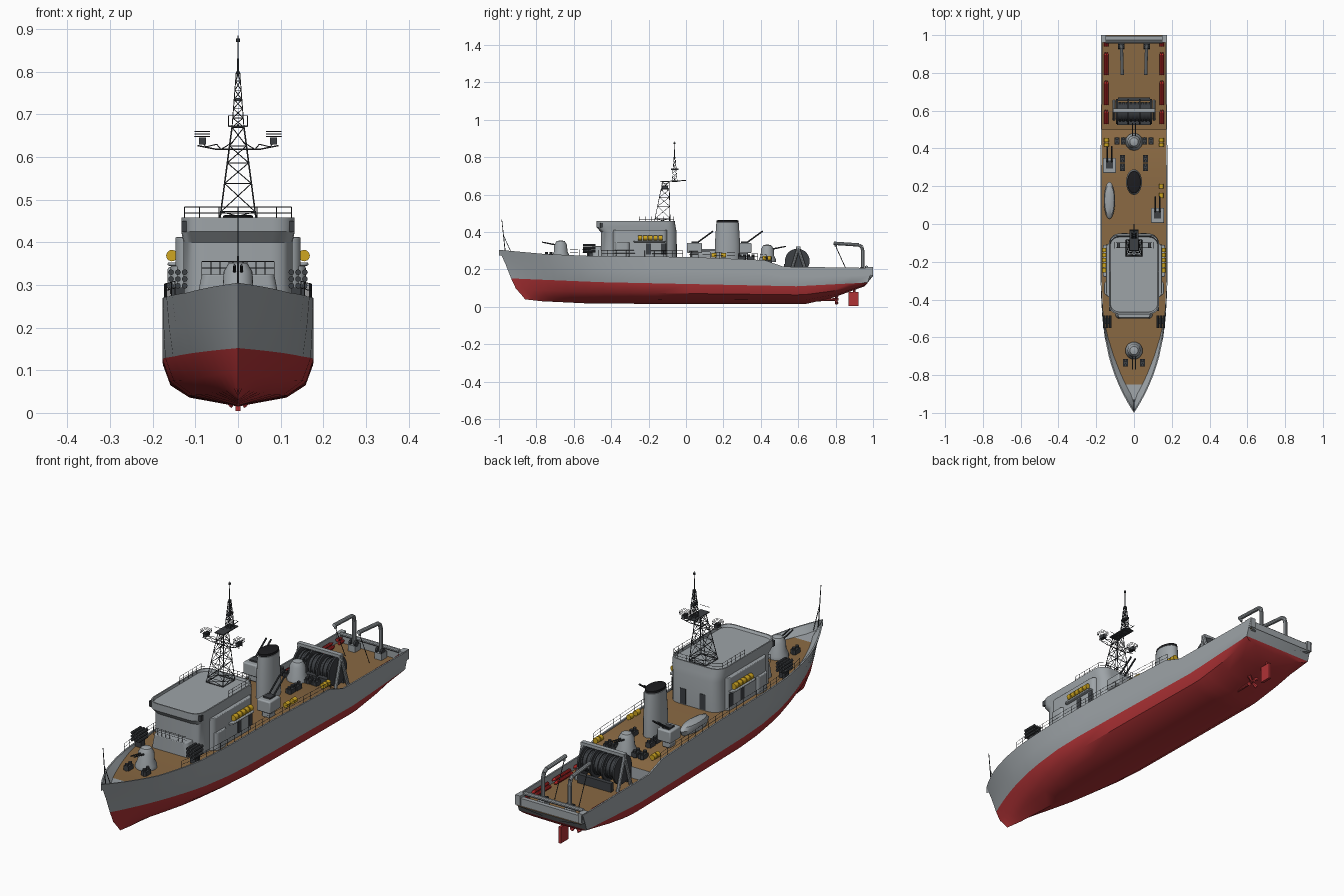
import bpy, bmesh, math
from mathutils import Vector, Matrix

if "Cube" in bpy.data.objects:
    bpy.data.objects.remove(bpy.data.objects["Cube"])


def mat(name, *c):
    m = bpy.data.materials.new(name)
    m.diffuse_color = (*c, 1)
    m.use_nodes = True
    m.node_tree.nodes["Principled BSDF"].inputs["Base Color"].default_value = m.diffuse_color
    return m


GREY = mat("hull grey", .34, .37, .39)
RED = mat("antifouling red", .43, .032, .036)
WOOD = mat("deck brown", .25, .14, .055)
DARK = mat("dark metal", .045, .05, .056)
YELLOW = mat("raft yellow", .62, .38, .015)
BRIGHT = mat("float red", .5, .02, .02)
BLACK = mat("funnel black", .012, .012, .014)


def finish(bm, name, *mats, bevel=0, mirror=False):
    bmesh.ops.recalc_face_normals(bm, faces=bm.faces)
    me = bpy.data.meshes.new(name)
    bm.to_mesh(me)
    bm.free()
    ob = bpy.data.objects.new(name, me)
    bpy.context.collection.objects.link(ob)
    for m in mats:
        me.materials.append(m)
    for o in bpy.context.selected_objects:
        o.select_set(False)
    bpy.context.view_layer.objects.active = ob
    ob.select_set(True)
    bpy.ops.object.shade_smooth_by_angle(angle=math.radians(35))
    if bevel:
        b = ob.modifiers.new("bevel", 'BEVEL')
        b.width, b.segments, b.limit_method = bevel, 3, 'ANGLE'
    if mirror:
        ob.modifiers.new("mirror", 'MIRROR')
    return ob


def bar(bm, a, b, r, n=6, r2=None):
    a, b = Vector(a), Vector(b)
    d = b - a
    M = Matrix.Translation((a + b) / 2) @ d.to_track_quat('Z', 'Y').to_matrix().to_4x4()
    bmesh.ops.create_cone(bm, cap_ends=True, segments=n, radius1=r,
                          radius2=r if r2 is None else r2, depth=d.length, matrix=M)


def path(bm, pts, r, n=6):
    for a, b in zip(pts, pts[1:]):
        bar(bm, a, b, r, n)


def box(bm, c, s):
    bmesh.ops.create_cube(bm, size=1, matrix=Matrix.Translation(c) @ Matrix.Diagonal((*s, 1)))


def rings(bm, loops):
    vs = [[bm.verts.new(p) for p in l] for l in loops]
    n = len(vs[0])
    for a, b in zip(vs, vs[1:]):
        for i in range(n):
            bm.faces.new((a[i], a[(i + 1) % n], b[(i + 1) % n], b[i]))
    bm.faces.new(vs[0])
    bm.faces.new(vs[-1])


def lathe(bm, c, prof, n=20, sx=1, sy=1):
    rings(bm, [[(c[0] + r * sx * math.cos(i * math.tau / n), c[1] + r * sy * math.sin(i * math.tau / n),
                 c[2] + z) for i in range(n)] for r, z in prof])


def rounded(hx, y0, y1, r, z):
    pts = []
    for k, (x, y) in enumerate([(hx - r, y1 - r), (r - hx, y1 - r), (r - hx, y0 + r), (hx - r, y0 + r)]):
        for i in range(6):
            a = math.pi / 2 * (k + i / 5)
            pts.append((x + r * math.cos(a), y + r * math.sin(a), z))
    return pts


def lerp(pts, y):
    for (a, u), (b, v) in zip(pts, pts[1:]):
        if y <= b:
            return u + (v - u) * max(0, y - a) / (b - a)
    return pts[-1][1]


# Hull lines
def sheer(y): return lerp([(-1, .305), (-.75, .282), (-.5, .272), (0, .267), (.42, .25), (.52, .215), (1, .208)], y)
def water(y): return lerp([(-1, .152), (-.5, .132), (0, .122), (.6, .11), (1, .13)], y)
def keel(y): return lerp([(-1, .04), (-.9, .03), (-.6, .017), (.65, .015), (.8, .045), (1, .11)], y)
def deck(y): return .165 if y > .5 else sheer(y) - lerp([(-1, .03), (-.6, .015), (-.4, .006)], y)
def half(y, full=.177, p=3): return full * (1 - (1 - min(1, (y + 1) / .8)) ** p) * lerp([(.2, 1), (1, .98)], y)


FULL = [0, .115, .16, .177, .177, .177]
POW = [1, 1.5, 1.7, 2, 2.5, 3]
STEM = [-.86, -.88, -.91, -.935, -.965, -1]
END = [.955, .96, .965, .972, .985, 1]
bm = bmesh.new()
ys = [-1, -.98, -.95, -.9, -.85, -.8, -.75, -.7, -.6, -.5, -.35, -.2, 0, .2, .42, .46, .499, .501,
      .52, .6, .65, .7, .75, .8, .9, 1]
cols = []
for y in ys:
    zk, zw, zs = keel(y), water(y), sheer(y)
    zz = [zk, zk + (zw - zk) * .22, zk + (zw - zk) * .52, zw, (zw + zs) / 2, zs]
    col = [(half(y, FULL[j], POW[j]), STEM[j] + (y + 1) / 2 * (END[j] - STEM[j]), zz[j]) for j in range(6)]
    w = max(0, half(y) - .007)
    inset = lerp([(-1, .04), (-.75, .025), (-.5, 0)], y)
    col += [(w, y, zs), (max(0, w - inset), y, deck(y)), (0, y, deck(y))]
    cols.append([bm.verts.new(p) for p in col])
for i, (a, b) in enumerate(zip(cols, cols[1:])):
    for j in range(8):
        f = bm.faces.new((a[j], b[j], b[j + 1], a[j + 1]))
        brown = j == 7 and ys[i] >= -.86 and ys[i] != .499
        f.material_index = 1 if j < 3 else 2 if brown else 0
e = cols[-1]
c = bm.verts.new((0, END[3], water(1)))
bm.faces.new(e[:4] + [c]).material_index = 1
bm.faces.new(e[3:] + [c])
bmesh.ops.mirror(bm, geom=bm.verts[:] + bm.edges[:] + bm.faces[:], axis='X', merge_dist=.0001)
bmesh.ops.remove_doubles(bm, verts=bm.verts, dist=.0001)
finish(bm, "hull", GREY, RED, WOOD)

# Rudder, shaft and propeller
bm = bmesh.new()
box(bm, (0, .895, .042), (.012, .055, .075))
bar(bm, (0, .9, .07), (0, .9, .12), .006)
bar(bm, (0, .66, .035), (0, .815, .04), .007, 10)
for k in range(4):
    a = k * math.pi / 2 + .78
    bar(bm, (0, .8, .04), (.03 * math.cos(a), .806, .04 + .03 * math.sin(a)), .004, 6, .01)
finish(bm, "rudder_and_propeller", RED)

# Superstructure: main house, side wings and front step
bm = bmesh.new()
rings(bm, [rounded(.128, -.455, -.05, .05, .25), rounded(.128, -.455, -.05, .05, .40),
           rounded(.133, -.478, -.055, .05, .425), rounded(.133, -.478, -.06, .05, .458),
           rounded(.127, -.472, -.066, .045, .458), rounded(.125, -.465, -.07, .045, .447)])
finish(bm, "bridge_house", GREY)
bm = bmesh.new()
rings(bm, [rounded(.147, -.39, -.1, .025, z) for z in (.25, .412)])
rings(bm, [rounded(.158, -.38, -.3, .02, z) for z in (.25, .345)])
rings(bm, [rounded(.165, -.28, -.11, .012, z) for z in (.345, .353)])
rings(bm, [rounded(.1, -.5, -.4, .02, .25), rounded(.085, -.5, -.4, .02, .325)])
finish(bm, "house_wings", GREY, bevel=.003)
bm = bmesh.new()
for y in (-.33, -.2, -.12):
    box(bm, (.1475, y, .31), (.003, .028, .06))
box(bm, (.05, -.0495, .3), (.03, .003, .07))
box(bm, (.127, -.452, .437), (.012, .018, .025))
finish(bm, "doors_and_lamps", DARK, mirror=True)

# Funnel
bm = bmesh.new()
lathe(bm, (0, .222, .25), [(1, 0), (1, .08), (.88, .2), (.78, .205)], 28, .042, .068)
finish(bm, "funnel", GREY)
bm = bmesh.new()
lathe(bm, (0, .222, .44), [(1, 0), (1, .022), (.85, .024)], 28, .0355, .058)
finish(bm, "funnel_cap", BLACK)

# Gun turrets fore and aft
bm, barrels = bmesh.new(), bmesh.new()
for y, s in ((-.67, -1), (.435, 1)):
    z = deck(y)
    lathe(bm, (0, y, z), [(.046, 0), (.046, .015), (.036, .035), (.034, .07), (.022, .09), (.006, .094)], 20)
    for x in (-.008, .008):
        bar(barrels, (x, y + s * .025, z + .07), (x, y + s * .1, z + .085), .004, 8, .003)
finish(bm, "gun_turrets", GREY)
finish(barrels, "gun_barrels", DARK)

# Angled launchers beside the funnel
bm, barrels = bmesh.new(), bmesh.new()
for x, y in ((.125, .045), (-.13, .31)):
    box(bm, (x, y, .315), (.07, .08, .055))
    box(bm, (x, y, .275), (.04, .045, .04))
    for dx in (-.012, .012):
        bar(barrels, (x + dx, y - .01, .325), (x + dx, y + .1, .405), .004, 8)
    box(barrels, (x, y + .005, .343), (.036, .04, .012))
finish(bm, "launcher_boxes", GREY, bevel=.006)
finish(barrels, "launcher_barrels", DARK)

# Ship's boat
bm = bmesh.new()
lathe(bm, (-.13, .125, .265), [(.9, 0), (1, .022), (.85, .036), (.4, .044)], 24, .03, .098)
finish(bm, "boat", GREY)

# Rocket launchers, bollards and deck fittings
bm = bmesh.new()
for x in (.13, .146, .162):
    for z in (.298, .314, .33):
        bar(bm, (x - .005, -.55, z), (x - .005, -.485, z), .0068, 8)
box(bm, (.14, -.515, .277), (.03, .03, .035))
for x, y in ((.045, -.735), (.06, .345), (.06, .3), (.055, .44), (.09, .44)):
    z = deck(y)
    for dy in (-.012, .012):
        bar(bm, (x, y + dy, z), (x, y + dy, z + .032), .008, 10)
    box(bm, (x, y, z + .012), (.026, .038, .02))
finish(bm, "deck_fittings", DARK, mirror=True)

# Cable reel with its frame
bm = bmesh.new()
bar(bm, (-.085, .595, .245), (.085, .595, .245), .047, 28)
for x in (-.09, -.03, .03, .09):
    bar(bm, (x - .004, .595, .245), (x + .004, .595, .245), .066, 28)
for i in range(9):
    bar(bm, (-.08 + i * .02, .595, .245), (-.07 + i * .02, .595, .245), .052, 24)
box(bm, (0, .54, .2), (.18, .03, .06))
box(bm, (0, .66, .185), (.17, .02, .04))
finish(bm, "cable_reel", DARK)
bm = bmesh.new()
box(bm, (0, .6, .317), (.22, .022, .014))
for x in (-.106, .106):
    bar(bm, (x, .6, .315), (x, .555, .165), .008, 8)
    bar(bm, (x, .6, .315), (x, .65, .165), .008, 8)
finish(bm, "reel_frame", GREY)

# Stern davits and roller
bm = bmesh.new()
path(bm, [(.068, .945, .16), (.068, .945, .3), (.067, .94, .32), (.066, .925, .331), (.062, .79, .34)], .009, 10)
bar(bm, (.062, .8, .345), (.062, .8, .322), .006)
box(bm, (.068, .945, .18), (.035, .04, .03))
bar(bm, (.0, .965, .212), (.15, .965, .212), .009, 10)
box(bm, (.16, .98, .19), (.025, .04, .045))
box(bm, (.08, .985, .18), (.16, .02, .04))
finish(bm, "stern_davits", GREY, mirror=True)
bm = bmesh.new()
bar(bm, (.062, .8, .325), (.062, .87, .17), .002, 4)
for x in (.05, .075):
    bar(bm, (x, .94, .2), (x + .01, .94, .2), .014, 10)
finish(bm, "davit_tackle", DARK, mirror=True)

# Red sweep floats along the stern bulwarks
bm = bmesh.new()
for a, b in ((.52, .605), (.62, .76), (.78, .91), (.93, .98)):
    for x, z in ((.152, .19), (.142, .178)):
        bar(bm, (x, a + .01, z), (x, b - .015, z), .0075, 10)
        bar(bm, (x, b - .015, z), (x, b, z), .0075, 10, .002)
finish(bm, "sweep_floats", BRIGHT, mirror=True)

# Yellow raft canisters
bm = bmesh.new()
for i in range(5):
    y = -.245 + i * .027
    bar(bm, (.155, y - .011, .369), (.155, y + .011, .369), .0135, 12)
for y in (.42, .445):
    bar(bm, (.145, y - .01, .26), (.145, y + .01, .26), .013, 12)
finish(bm, "raft_canisters", YELLOW, mirror=True)
bm = bmesh.new()
for y in (.15, .2):
    bar(bm, (.145, y - .013, .275), (.145, y + .013, .275), .012, 12)
finish(bm, "spare_canisters", YELLOW)

# Railings
bm = bmesh.new()
W = .0011
line = [(half(-.62 + .05 * i) - .004, -.62 + .05 * i, sheer(-.62 + .05 * i)) for i in range(22)]
roof = [(.125, -.25 + .032 * i, .455) for i in range(6)] + [(.09, -.065, .455), (.045, -.065, .455), (0, -.065, .455)]
front = [(x, -.497, .325) for x in (0, .021, .042, .063, .085)]
for pts, h in ((line, .032), (roof, .028), (front, .03)):
    for x, y, z in pts:
        bar(bm, (x, y, z - .005), (x, y, z + h), W, 4)
    for k in (.5, 1):
        path(bm, [(x, y, z + h * k) for x, y, z in pts], W * .8, 4)
finish(bm, "railings", DARK, mirror=True)

# Lattice mast: two tapered towers, yards and aerials
bm = bmesh.new()


def tower(levels, r):
    quads = [[(hx, y0, z), (-hx, y0, z), (-hx, y1, z), (hx, y1, z)] for z, hx, y0, y1 in levels]
    for a, b in zip(quads, quads[1:]):
        for i in range(4):
            j = (i + 1) % 4
            bar(bm, a[i], b[i], r, 4)
            bar(bm, a[i], b[j], r * .65, 4)
            bar(bm, a[j], b[i], r * .65, 4)
            bar(bm, b[i], b[j], r * .65, 4)
    path(bm, quads[0] + quads[0][:1], r, 4)


def level(t, lo, hi): return [u + (v - u) * t for u, v in zip(lo, hi)]


tower([level(t, (.45, .043, -.17, -.085), (.67, .014, -.125, -.09)) for t in (0, .1, .4, .62, .8, 1)], .0018)
tower([level(i / 6, (.67, .014, -.075, -.047), (.8, .004, -.065, -.057)) for i in range(7)], .0015)
bar(bm, (0, -.061, .79), (0, -.061, .885), .0028, 6, .001)
bar(bm, (0, -.061, .87), (0, -.061, .878), .005, 8)
box(bm, (0, -.085, .672), (.045, .11, .004))
bar(bm, (0, -.13, .67), (0, 0, .676), .002, 4)
for s in (-1, 1):
    for y in (-.125, -.1):
        path(bm, [(0, y, .618), (s * .05, y, .618), (s * .095, y, .627)], .0016, 4)
        path(bm, [(s * .012, y, .635), (s * .04, y, .618), (s * .05, y, .63), (s * .075, y, .624), (s * .09, y, .64)], .0012, 4)
    box(bm, (s * .083, -.112, .638), (.016, .03, .016))
    for z in (.648, .654, .66):
        path(bm, [(s * .066, -.13, z), (s * .102, -.13, z), (s * .102, -.095, z), (s * .066, -.095, z), (s * .066, -.13, z)], .001, 4)
    bar(bm, (s * .022, -.06, .672), (s * .022, -.06, .698), .001, 4)
    bar(bm, (-s * .024, -.085 + s * .05, .697), (s * .024, -.085 + s * .05, .697), .001, 4)
box(bm, (0, -.06, .735), (.012, .04, .008))
finish(bm, "lattice_mast", DARK)

# Bow jackstaff
bm = bmesh.new()
bar(bm, (0, -.965, .28), (0, -.985, .468), .0025, 6, .0015)
bar(bm, (0, -.93, .28), (0, -.975, .38), .0018, 5)
finish(bm, "jackstaff", DARK)
